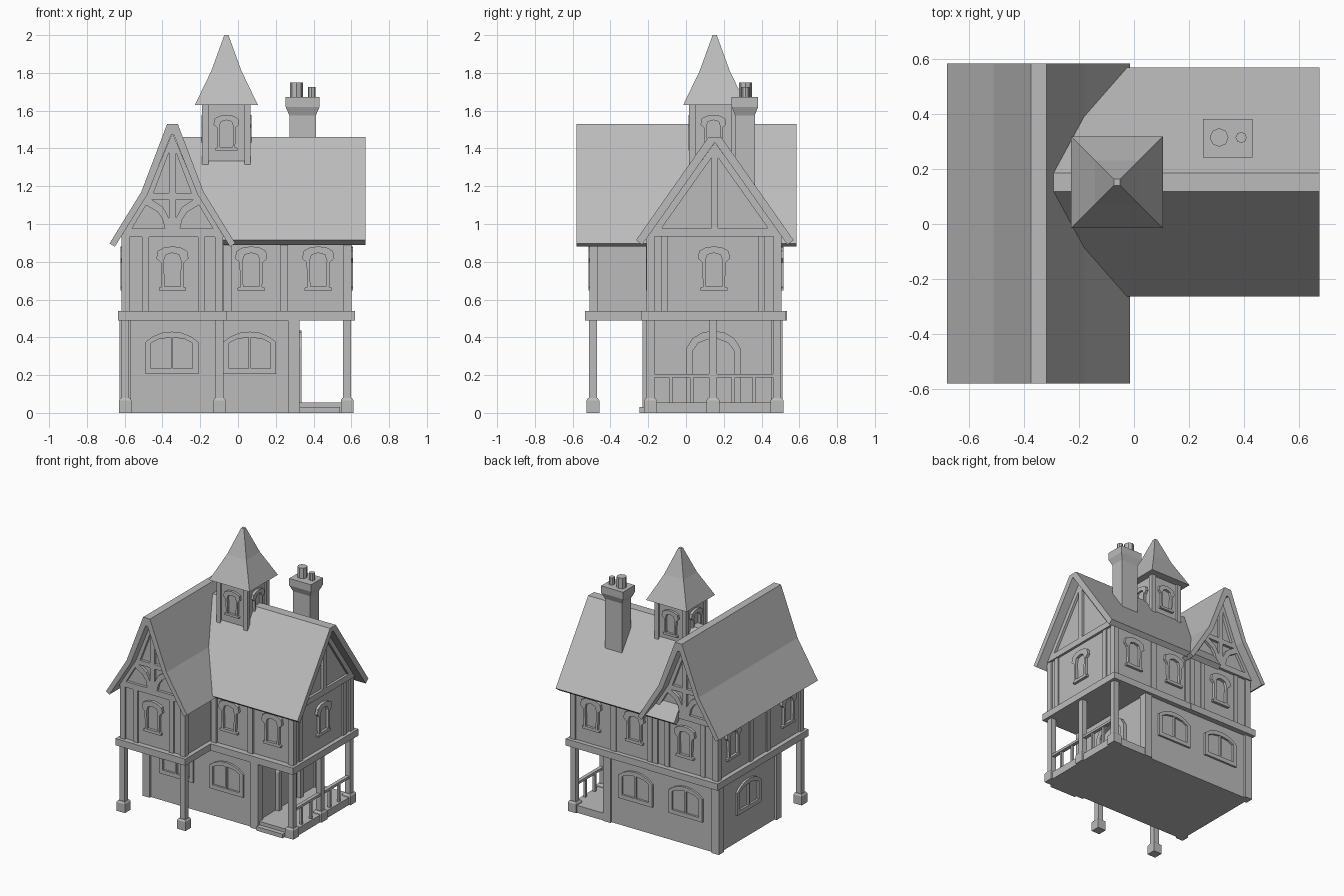
import bpy
import bmesh
from math import radians
from mathutils import Matrix, Vector

if "Cube" in bpy.data.objects:
    bpy.data.objects.remove(bpy.data.objects["Cube"])

GREY = (0.5, 0.5, 0.5, 1)
grey = bpy.data.materials.new("plain grey")
grey.use_nodes = True
grey.diffuse_color = GREY
grey.node_tree.nodes["Principled BSDF"].inputs["Base Color"].default_value = GREY

FRONT, RIGHT, BACK, LEFT = 0, 90, 180, -90


def add(name, mesh):
    mesh.materials.clear()
    mesh.materials.append(grey)
    ob = bpy.data.objects.new(name, mesh)
    bpy.context.collection.objects.link(ob)
    return ob


def loft(name, cx, cy, rings):
    """Stack of rectangles given as (half x, half y, z)."""
    bm = bmesh.new()
    loops = [[bm.verts.new((cx + sx * hx, cy + sy * hy, z))
              for sx, sy in ((-1, -1), (1, -1), (1, 1), (-1, 1))] for hx, hy, z in rings]
    bm.faces.new(loops[0][::-1])
    bm.faces.new(loops[-1])
    for a, b in zip(loops, loops[1:]):
        for i in range(4):
            j = (i + 1) % 4
            bm.faces.new((a[i], a[j], b[j], b[i]))
    mesh = bpy.data.meshes.new(name)
    bm.to_mesh(mesh)
    bm.free()
    return add(name, mesh)


def box(name, x0, x1, y0, y1, z0, z1):
    hx, hy = (x1 - x0) / 2, (y1 - y0) / 2
    return loft(name, (x0 + x1) / 2, (y0 + y1) / 2, [(hx, hy, z0), (hx, hy, z1)])


def post(name, x, y, z0, z1, w):
    return box(name, x - w / 2, x + w / 2, y - w / 2, y + w / 2, z0, z1)


def mirror(half):
    return half + [(-u, v) for u, v in reversed(half) if u != 0]


def flip(loop):
    return [(-u, v) for u, v in loop]


def prism(name, loops, depth, pos, turn):
    """Outline with holes, extruded both ways and stood upright facing a side."""
    cu = bpy.data.curves.new(name, "CURVE")
    cu.dimensions = "2D"
    cu.fill_mode = "BOTH"
    cu.extrude = depth / 2
    for loop in loops:
        sp = cu.splines.new("POLY")
        sp.points.add(len(loop) - 1)
        for p, (u, v) in zip(sp.points, loop):
            p.co = (u, v, 0, 1)
        sp.use_cyclic_u = True
    tmp = bpy.data.objects.new(name, cu)
    mesh = bpy.data.meshes.new_from_object(tmp)
    bpy.data.objects.remove(tmp)
    bm = bmesh.new()
    bm.from_mesh(mesh)
    bmesh.ops.remove_doubles(bm, verts=bm.verts, dist=0.0001)
    bmesh.ops.recalc_face_normals(bm, faces=bm.faces)
    for f in bm.faces:
        f.smooth = False
    bm.to_mesh(mesh)
    bm.free()
    mesh.transform(Matrix.Translation(Vector(pos)) @ Matrix.Rotation(radians(turn), 4, "Z")
                   @ Matrix.Rotation(radians(90), 4, "X"))
    return add(name, mesh)


# Main axes: left wing runs front to back, right wing runs sideways
LX, RY = -0.347, 0.1525

# Walls with gables
box("ground_floor", -0.61, 0.31, -0.215, 0.495, 0, 0.5)
prism("left_wing_walls", [mirror([(0.255, 0.53), (0.255, 0.94), (0.13, 1.17), (0, 1.48)])],
      0.99, (LX, 0, 0), FRONT)
prism("right_wing_walls", [mirror([(0.345, 0.53), (0.345, 0.95), (0, 1.445)])],
      0.69, (0.245, RY, 0), RIGHT)
box("left_wing_belt", -0.635, -0.06, -0.535, 0.535, 0.49, 0.54)
box("right_wing_belt", -0.1, 0.62, -0.237, 0.53, 0.49, 0.54)

# Roofs
prism("left_wing_roof", [mirror([(0.028, 1.53), (0.165, 1.17), (0.333, 0.897), (0.305, 0.88),
                                 (0.132, 1.157), (0.008, 1.47)])], 1.165, (LX, 0.002, 0), FRONT)
prism("right_wing_roof", [mirror([(0.034, 1.46), (0.417, 0.915), (0.385, 0.89), (0.002, 1.43)])],
      0.975, (0.1875, RY, 0), RIGHT)

# Gable timbers: plates pierced between the beams
upper = [(0.018, 1.165), (0.1, 1.165), (0.018, 1.38)]
inner = [(0.018, 1.13), (0.11, 1.13), (0.05, 1.09), (0.018, 1.03)]
lower = [(0.04, 0.975), (0.215, 0.975), (0.14, 1.1), (0.08, 1.065), (0.052, 1.025)]
frame = mirror([(0.272, 0.932), (0.132, 1.16), (0.006, 1.47)])
for y, turn in ((-0.5, FRONT), (0.5, BACK)):
    holes = [h for s in (upper, inner, lower) for h in (s, flip(s))]
    prism("left_wing_gable_timber", [frame] + holes, 0.03, (LX, y, 0), turn)
side = [(0.018, 0.98), (0.28, 0.98), (0.018, 1.35)]
prism("right_wing_gable_timber", [mirror([(0.355, 0.935), (0, 1.432)]), side, flip(side)],
      0.03, (0.593, RY, 0), RIGHT)

# Upper floor timber posts
for x in (-0.595, -0.1):
    for y in (-0.49, 0.485):
        post("wing_corner_post", x, y, 0.53, 0.94, 0.042)
for x in (-0.49, -0.195):
    for y in (-0.49, 0.485):
        post("wing_stud", x, y, 0.53, 0.94, 0.036)
for y in (-0.1, 0.1):
    post("side_stud", -0.592, y, 0.53, 0.94, 0.04)
for x in (-0.055, 0.245, 0.58):
    for y in (-0.187, 0.485):
        post("upper_post", x, y, 0.53, 0.94, 0.042)
for y in (-0.113, 0.4):
    post("end_stud", 0.582, y, 0.53, 0.94, 0.036)

# Ground floor corners, front supports and porch posts
for x in (-0.597, 0.295):
    for y in (-0.2, 0.48):
        post("ground_corner_post", x, y, 0, 0.5, 0.06)
for x, y in ((-0.597, -0.493), (-0.098, -0.493), (0.578, -0.188), (0.578, 0.143), (0.578, 0.482)):
    post("support_post", x, y, 0.05, 0.5, 0.042)
    loft("support_foot", x, y, [(0.034, 0.034, 0), (0.034, 0.034, 0.066), (0.026, 0.026, 0.078)])

# Porch
box("porch_deck", 0.3, 0.6, -0.21, 0.505, 0, 0.055)
box("porch_step", 0.325, 0.54, -0.245, -0.2, 0, 0.03)
box("porch_rail", 0.565, 0.592, -0.17, 0.47, 0.188, 0.206)
for y in (-0.08, 0.03, 0.25, 0.36):
    post("baluster", 0.578, y, 0.05, 0.19, 0.018)

# Door
door = [(0, 0.435), (0.06, 0.425), (0.11, 0.395), (0.145, 0.34), (0.145, 0.05)]
prism("door_frame", [mirror(door + [(0.108, 0.05), (0.108, 0.33), (0.08, 0.37), (0, 0.4)])],
      0.05, (0.312, 0.145, 0), RIGHT)
box("door_leaf_gap", 0.3, 0.316, 0.143, 0.147, 0.055, 0.4)

# Wide arched windows on the ground floor
arch = mirror([(0.14, 0), (0.14, 0.17), (0.1, 0.2), (0.05, 0.22), (0, 0.225)])
pane = [(0.006, 0.03), (0.11, 0.03), (0.11, 0.165), (0.07, 0.185), (0.006, 0.195)]
spots = [((x, y, 0.205), t) for x in (-0.35, 0.062) for y, t in ((-0.215, FRONT), (0.495, BACK))]
for pos, turn in spots + [((-0.61, 0.145, 0.205), LEFT)]:
    prism("arched_window", [arch, pane, flip(pane)], 0.03, pos, turn)

# Narrow hooded windows on the upper floor and turret
hood = [(0.072, 0), (0.072, 0.015), (0.058, 0.02), (0.062, 0.15), (0.085, 0.17),
        (0.078, 0.21), (0.045, 0.228), (0, 0.235)]
glass = [(0.042, 0.022), (0.045, 0.16), (0.035, 0.19), (0, 0.2)]


def hooded(name, pos, turn, size=1.0):
    loops = [[(u * size, v * size) for u, v in mirror(h)] for h in (hood, glass)]
    prism(name, loops, 0.04, pos, turn)


for x, y in ((LX, -0.495), (0.07, -0.192), (0.425, -0.192)):
    hooded("front_window", (x, y, 0.647), FRONT)
    hooded("back_window", (x, 0.496, 0.647), BACK)
for y in (-0.33, 0.32):
    hooded("left_window", (-0.602, y, 0.647), LEFT)
hooded("right_window", (0.59, 0.148, 0.647), RIGHT)

# Turret
TX, TY = -0.0615, 0.145
loft("turret_walls", TX, TY, [(0.115, 0.115, 1.2), (0.115, 0.115, 1.64)])
for sx in (-1, 1):
    for sy in (-1, 1):
        post("turret_post", TX + sx * 0.112, TY + sy * 0.112, 1.28, 1.635, 0.032)
for turn, dx, dy in ((FRONT, 0, -1), (RIGHT, 1, 0), (BACK, 0, 1), (LEFT, -1, 0)):
    hooded("turret_window", (TX + dx * 0.113, TY + dy * 0.113, 1.39), turn, 0.8)
loft("turret_roof", TX, TY + 0.007, [(0.167, 0.167, 1.63), (0.08, 0.08, 1.81), (0.011, 0.011, 2.0)])

# Chimney
loft("chimney", 0.342, 0.312, [(0.07, 0.052, 1.0), (0.07, 0.052, 1.575), (0.09, 0.07, 1.62),
                               (0.09, 0.07, 1.672)])
for x, r, top in ((0.31, 0.034, 1.75), (0.39, 0.02, 1.725)):
    bpy.ops.mesh.primitive_cylinder_add(vertices=8, radius=r, depth=top - 1.65,
                                        location=(x, 0.315, (top + 1.65) / 2))
    pot = bpy.context.object
    pot.name = "chimney_pot"
    pot.data.materials.append(grey)
